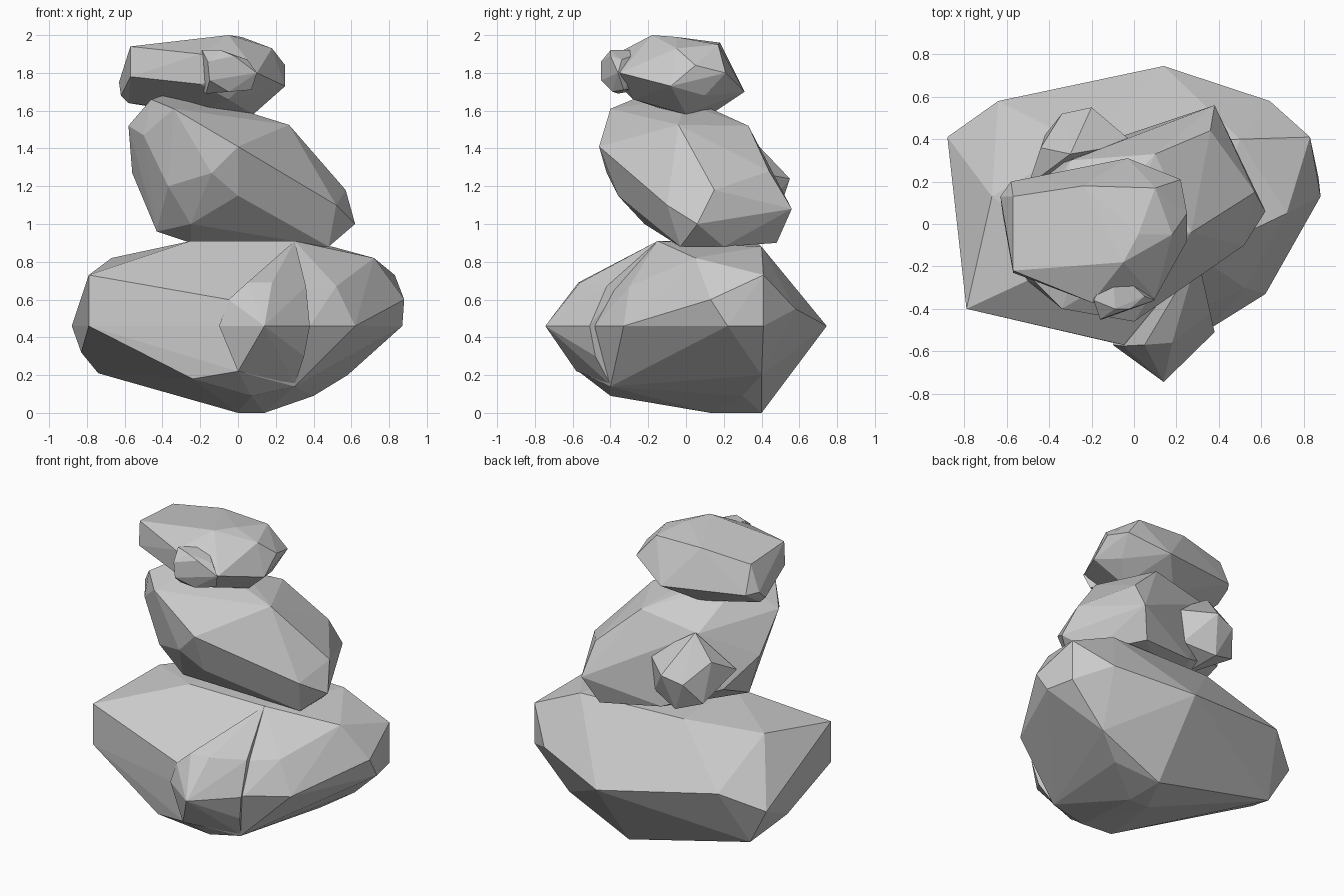
import bpy, bmesh


def hull(name, pts):
    """Flat-faced stone: convex hull around a few corner points."""
    bm = bmesh.new()
    for p in pts:
        bm.verts.new(p)
    res = bmesh.ops.convex_hull(bm, input=bm.verts)
    junk = {g for g in res["geom_interior"] + res["geom_unused"]
            if isinstance(g, bmesh.types.BMVert)}
    bmesh.ops.delete(bm, geom=list(junk), context='VERTS')
    bmesh.ops.dissolve_limit(bm, angle_limit=0.03, verts=bm.verts, edges=bm.edges)
    bmesh.ops.recalc_face_normals(bm, faces=bm.faces)
    me = bpy.data.meshes.new(name)
    bm.to_mesh(me)
    bm.free()
    ob = bpy.data.objects.new(name, me)
    bpy.context.collection.objects.link(ob)
    return ob


def stone(name, body, knob):
    """Main chunk with a protruding knob merged into it."""
    ob = hull(name, body)
    extra = hull(name + "_knob", knob)
    extra.hide_render = True
    m = ob.modifiers.new("merge", 'BOOLEAN')
    m.operation = 'UNION'
    m.solver = 'EXACT'
    m.object = extra
    bpy.context.view_layer.objects.active = ob
    ob.select_set(True)
    bpy.ops.object.modifier_apply(modifier="merge")
    ob.select_set(False)
    bpy.data.objects.remove(extra)


# Wide base stone with a pointed prow at the front
stone("base_stone", [
    (-.79, -.40, .73), (-.79, -.40, .46), (-.88, .41, .46), (-.83, .12, .32),
    (-.74, .38, .21), (-.67, .13, .82), (-.64, .58, .58), (.14, .745, .46),
    (.64, .58, .55), (.83, .41, .73), (.83, .41, .46), (.88, .13, .60),
    (.87, .22, .46), (.72, .05, .82), (.50, .40, .88), (-.25, -.15, .91),
    (.30, -.15, .91), (-.25, .38, .90), (-.05, -.57, .60), (-.10, -.56, .46),
    (.62, -.33, .46), (.38, -.48, .46), (.52, -.30, .67),
    (-.24, -.50, .18), (0, -.57, .22), (.30, -.40, .14), (.07, -.40, .09),
    (0, .13, 0), (.14, .13, 0), (.14, .40, 0), (.40, .30, .09), (.58, .40, .20),
], [
    (.14, -.745, .46), (.05, -.57, .69), (.18, -.56, .69), (-.05, -.575, .60),
    (.22, -.57, .57), (-.10, -.57, .46), (0, -.58, .22), (.38, -.51, .46),
    (.30, -.15, .91), (.36, -.42, .67), (.35, -.48, .30), (.30, -.40, .15),
    (.10, -.20, .40),
])

# Leaning middle stone with a knob at the back left
stone("middle_stone", [
    (0, -.46, 1.41), (-.34, -.40, 1.61), (-.46, -.28, 1.66), (-.37, -.05, 1.69),
    (-.20, 0, 1.67), (.27, -.04, 1.525), (.10, .33, 1.52), (.52, -.10, 1.10),
    (.57, .15, 1.18), (.62, .06, 1.0), (.38, .56, 1.08), (.36, .44, 1.28),
    (.48, -.03, .88), (.48, .20, .88), (.30, .48, .90), (0, -.36, 1.15),
    (-.14, -.42, 1.27), (-.20, -.28, 1.08), (-.37, -.30, 1.20),
    (-.58, -.15, 1.52), (-.50, -.27, 1.47), (-.56, .02, 1.27),
    (-.43, -.05, .96), (-.25, -.03, .90), (-.25, -.22, 1.0),
    (-.10, .40, .95), (-.30, .30, 1.45), (-.45, .25, 1.1), (0, .1, 1.6),
], [
    (-.20, .55, 1.24), (-.34, .52, 1.20), (-.42, .42, 1.06), (-.25, .47, 1.00),
    (-.44, .36, 1.32), (-.30, .33, 1.47), (0, .38, 1.27), (-.05, .40, 1.05),
    (-.20, .20, .96), (-.50, .18, 1.22),
])

# Small top stone with a knob at the front
stone("top_stone", [
    (-.63, .13, 1.75), (-.62, .05, 1.68), (-.58, .20, 1.74), (-.57, -.22, 1.94),
    (-.57, -.23, 1.78), (-.57, .13, 1.92), (-.24, .18, 1.96), (-.15, -.20, 1.98),
    (-.05, -.18, 2.0), (.02, -.05, 1.99), (.10, .17, 1.95), (.18, -.05, 1.93),
    (.25, .05, 1.84), (.25, -.08, 1.73), (.22, .21, 1.80), (-.03, .31, 1.70),
    (.10, -.35, 1.80), (-.20, -.37, 1.90), (-.20, -.36, 1.74), (.18, .10, 1.68),
    (.08, 0, 1.58), (-.20, .13, 1.58), (-.20, -.10, 1.60), (-.58, .05, 1.64),
    (-.05, -.28, 1.66),
], [
    (-.16, -.45, 1.86), (-.15, -.45, 1.76), (-.09, -.40, 1.92), (-.19, -.36, 1.92),
    (-.02, -.40, 1.89), (0, -.39, 1.77), (-.05, -.39, 1.70), (-.17, -.36, 1.69),
    (-.20, -.20, 1.72), (.10, -.36, 1.80), (.07, -.33, 1.71), (.05, -.34, 1.87),
    (-.10, -.20, 1.92),
])
